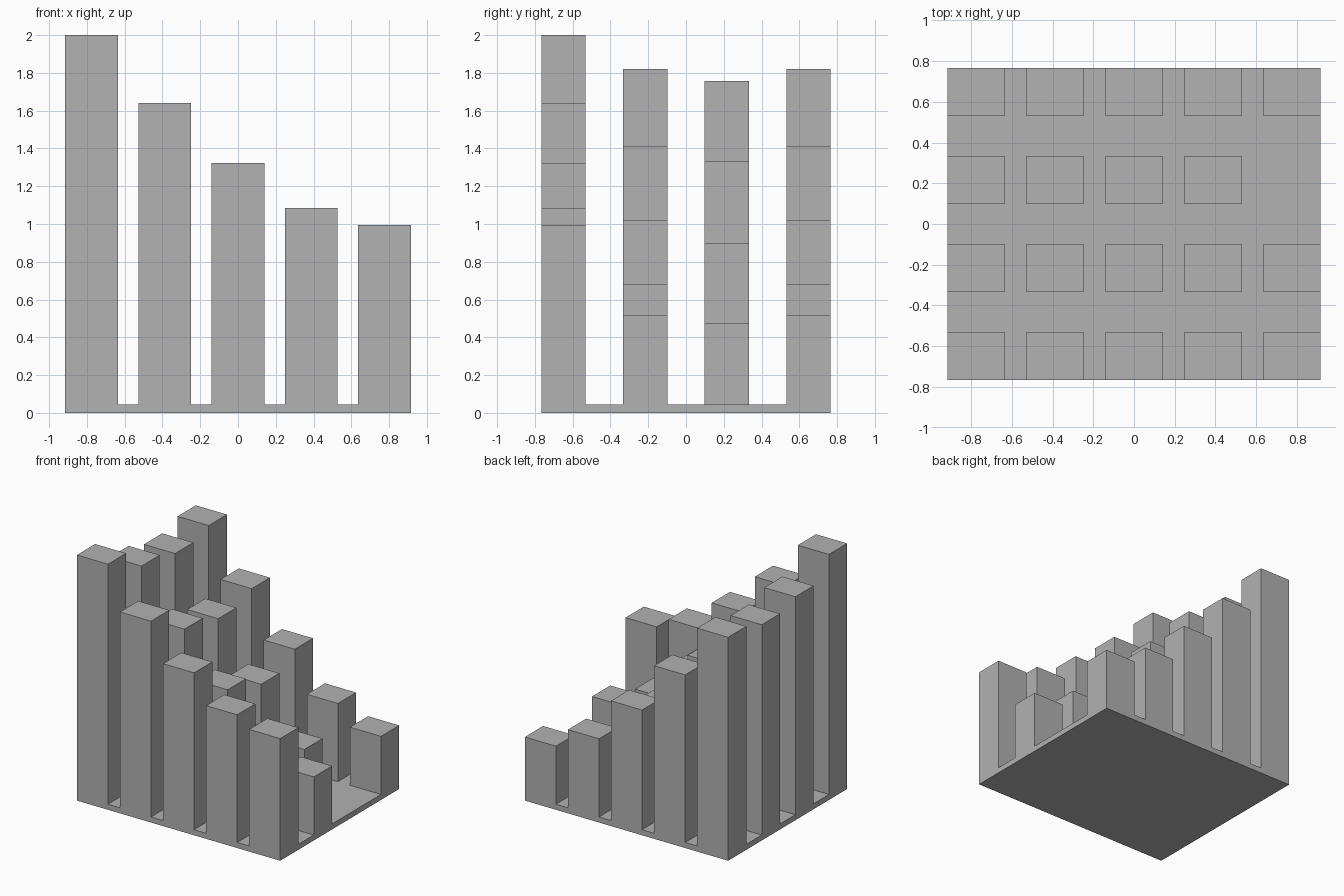
import bpy
import bmesh
from mathutils import Matrix

default = bpy.data.objects.get("Cube")
if default:
    bpy.data.objects.remove(default, do_unlink=True)

# One flat grey for the whole chart
grey = bpy.data.materials.new("mid_grey")
grey.use_nodes = True
colour = (0.445, 0.445, 0.445, 1.0)
grey.diffuse_color = colour
grey.node_tree.nodes["Principled BSDF"].inputs["Base Color"].default_value = colour


def box(name, x, y, bottom, top, width, depth):
    """Box centred on x, y and standing between two heights."""
    bm = bmesh.new()
    size = Matrix.Diagonal((width, depth, top - bottom, 1))
    place = Matrix.Translation((x, y, (bottom + top) / 2))
    bmesh.ops.create_cube(bm, size=1, matrix=place @ size)
    mesh = bpy.data.meshes.new(name)
    bm.to_mesh(mesh)
    bm.free()
    mesh.materials.append(grey)
    obj = bpy.data.objects.new(name, mesh)
    bpy.context.collection.objects.link(obj)
    return obj


BASE_TOP = 0.045
BAR_WIDTH, BAR_DEPTH = 0.28, 0.234
PITCH_X, PITCH_Y = 0.388, 0.432

# Bar heights, front row to back row, each from right to left; None is an empty place
rows = [
    (2.0, 1.64, 1.323, 1.085, 0.995),
    (1.82, 1.41, 1.02, 0.682, 0.518),
    (1.757, 1.33, 0.9, 0.472, None),
    (1.82, 1.41, 1.02, 0.682, 0.518),
]

# Base plate, flush with the outer bars
box("base_plate", 0, 0, 0, BASE_TOP,
    4 * PITCH_X + BAR_WIDTH, 3 * PITCH_Y + BAR_DEPTH)

# Grid of bars
for r, heights in enumerate(rows):
    for c, height in enumerate(heights):
        if height is not None:
            box(f"bar_row_{r + 1}_column_{c + 1}", (c - 2) * PITCH_X, (r - 1.5) * PITCH_Y,
                BASE_TOP, height, BAR_WIDTH, BAR_DEPTH)
